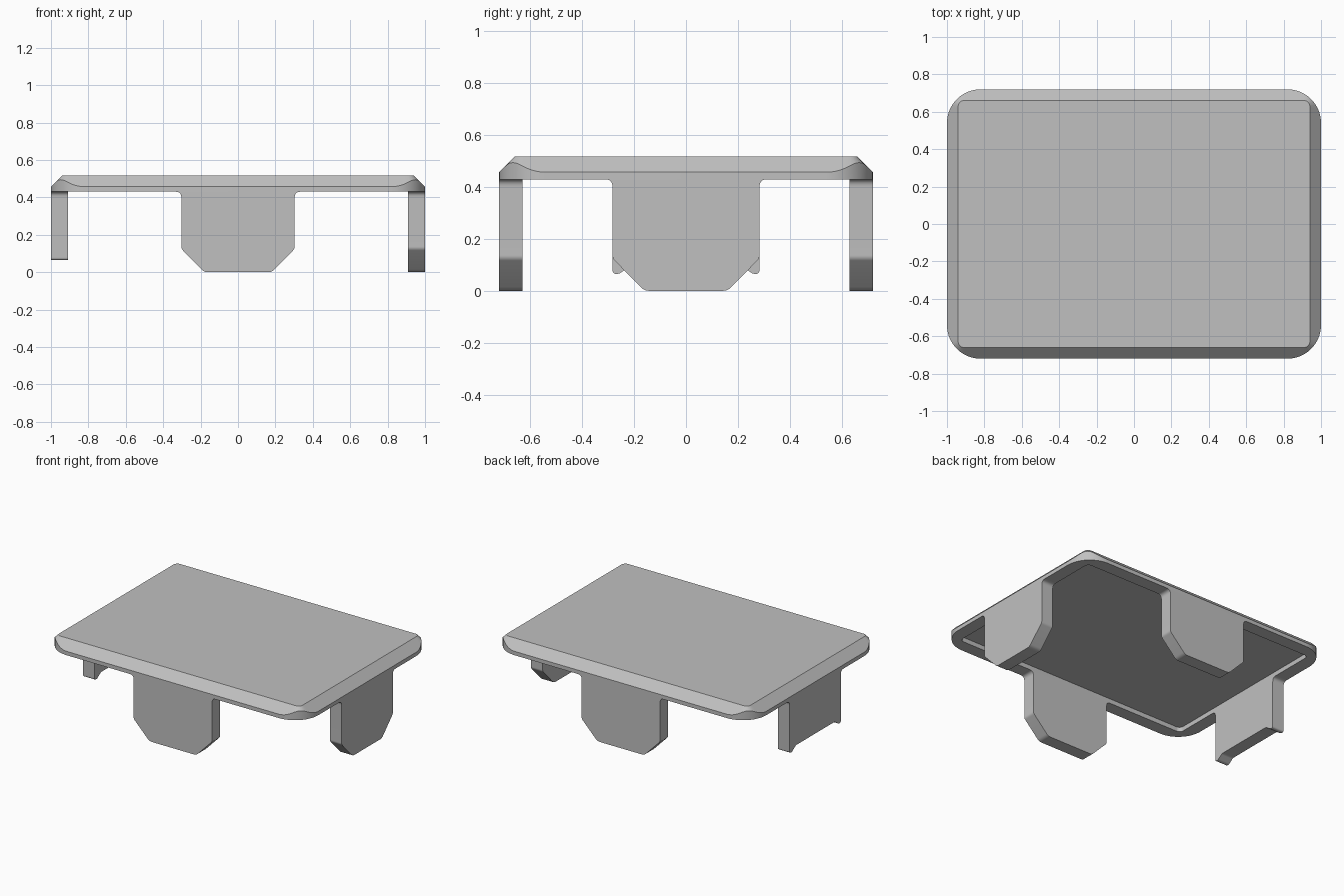
import bpy, bmesh, math
from mathutils import Vector, Matrix

cube = bpy.data.objects.get("Cube")
if cube:
    bpy.data.objects.remove(cube)

HALF_X, HALF_Y = 1.0, 0.72     # cap half sizes
RIM_Z, TOP_Z = 0.43, 0.517     # underside and top of the cap
BEVEL_Z, FLOOR_Z = 0.457, 0.462
WALL = 0.09                    # tab thickness and rim width
STEPS = 14

grey = bpy.data.materials.new("plain grey")
grey.use_nodes = True
colour = (0.53, 0.53, 0.53, 1)
grey.diffuse_color = colour
grey.node_tree.nodes["Principled BSDF"].inputs["Base Color"].default_value = colour


def finish(bm, name):
    bmesh.ops.recalc_face_normals(bm, faces=bm.faces)
    mesh = bpy.data.meshes.new(name)
    bm.to_mesh(mesh)
    bm.free()
    mesh.materials.append(grey)
    obj = bpy.data.objects.new(name, mesh)
    bpy.context.collection.objects.link(obj)
    bpy.ops.object.select_all(action="DESELECT")
    obj.select_set(True)
    bpy.context.view_layer.objects.active = obj
    bpy.ops.object.shade_smooth_by_angle(angle=math.radians(30))


def rounded_rectangle(hx, hy, radius):
    points = []
    for k, (sx, sy) in enumerate([(1, 1), (-1, 1), (-1, -1), (1, -1)]):
        for i in range(STEPS + 1):
            a = math.pi / 2 * (k + i / STEPS)
            points.append(Vector((sx * (hx - radius) + radius * math.cos(a),
                                  sy * (hy - radius) + radius * math.sin(a))))
    return points


def make_cap():
    outer = rounded_rectangle(HALF_X, HALF_Y, 0.18)
    inner = rounded_rectangle(HALF_X - WALL, HALF_Y - WALL, 0.03)
    rise = TOP_Z - BEVEL_Z
    edge, top = [], []
    # Sloped border: the rounded wall rises where it cuts into the slope
    for p in outer:
        core = Vector((max(-HALF_X + WALL, min(HALF_X - WALL, p.x)),
                       max(-HALF_Y + WALL, min(HALF_Y - WALL, p.y))))
        away = p - core
        edge.append((p.x, p.y, BEVEL_Z + WALL - away.length))
        t = core + away.normalized() * (WALL - rise)
        top.append((t.x, t.y, TOP_Z))
    rings = [[(p.x, p.y, FLOOR_Z) for p in inner],
             [(p.x, p.y, RIM_Z) for p in inner],
             [(p.x, p.y, RIM_Z) for p in outer], edge, top]
    bm = bmesh.new()
    loops = [[bm.verts.new(p) for p in ring] for ring in rings]
    n = len(outer)
    for a, b in zip(loops, loops[1:]):
        for i in range(n):
            j = (i + 1) % n
            bm.faces.new((a[i], a[j], b[j], b[i]))
    bm.faces.new(loops[0])
    bm.faces.new(loops[-1])
    finish(bm, "cap_plate")


def soften(corners):
    # Replace each (u, z, cut) corner with a short curve
    points = []
    for i, (u, z, cut) in enumerate(corners):
        here = Vector((u, z))
        before = Vector(corners[i - 1][:2]) - here
        after = Vector(corners[(i + 1) % len(corners)][:2]) - here
        start = here + before.normalized() * cut
        end = here + after.normalized() * cut
        for k in range(7):
            t = k / 6
            p = start * (1 - t) ** 2 + here * 2 * t * (1 - t) + end * t * t
            if not points or (p - points[-1]).length > 1e-5:
                points.append(p)
    if (points[0] - points[-1]).length < 1e-5:
        points.pop()
    return points


def make_tab(name, half, distance, quarter_turns, tips):
    right = [(half + 0.03, RIM_Z, 0), (half, RIM_Z, 0.03)] + tips
    profile = soften(right + [(-u, z, c) for u, z, c in reversed(right)])
    bm = bmesh.new()
    face = bm.faces.new([bm.verts.new((p.x, -distance, p.y)) for p in profile])
    moved = bmesh.ops.extrude_face_region(bm, geom=[face], use_keep_orig=True)["geom"]
    bmesh.ops.translate(bm, vec=(0, WALL, 0),
                        verts=[v for v in moved if isinstance(v, bmesh.types.BMVert)])
    bm.transform(Matrix.Rotation(quarter_turns * math.pi / 2, 4, "Z"))
    finish(bm, name)


def tapered(half):
    return [(half, 0.125, 0.012), (half - 0.122, 0, 0.02)]


make_cap()
make_tab("front_tab", 0.303, HALF_Y, 0, tapered(0.303))
make_tab("left_tab", 0.283, HALF_X, 1, tapered(0.283))
make_tab("back_tab", 0.303, HALF_Y, 2, tapered(0.303))
# The right tab is shorter, with a small foot at each end
make_tab("right_tab", 0.283, HALF_X, 3,
         [(0.283, 0.065, 0.015), (0.258, 0.065, 0.01), (0.215, 0.095, 0.01)])
